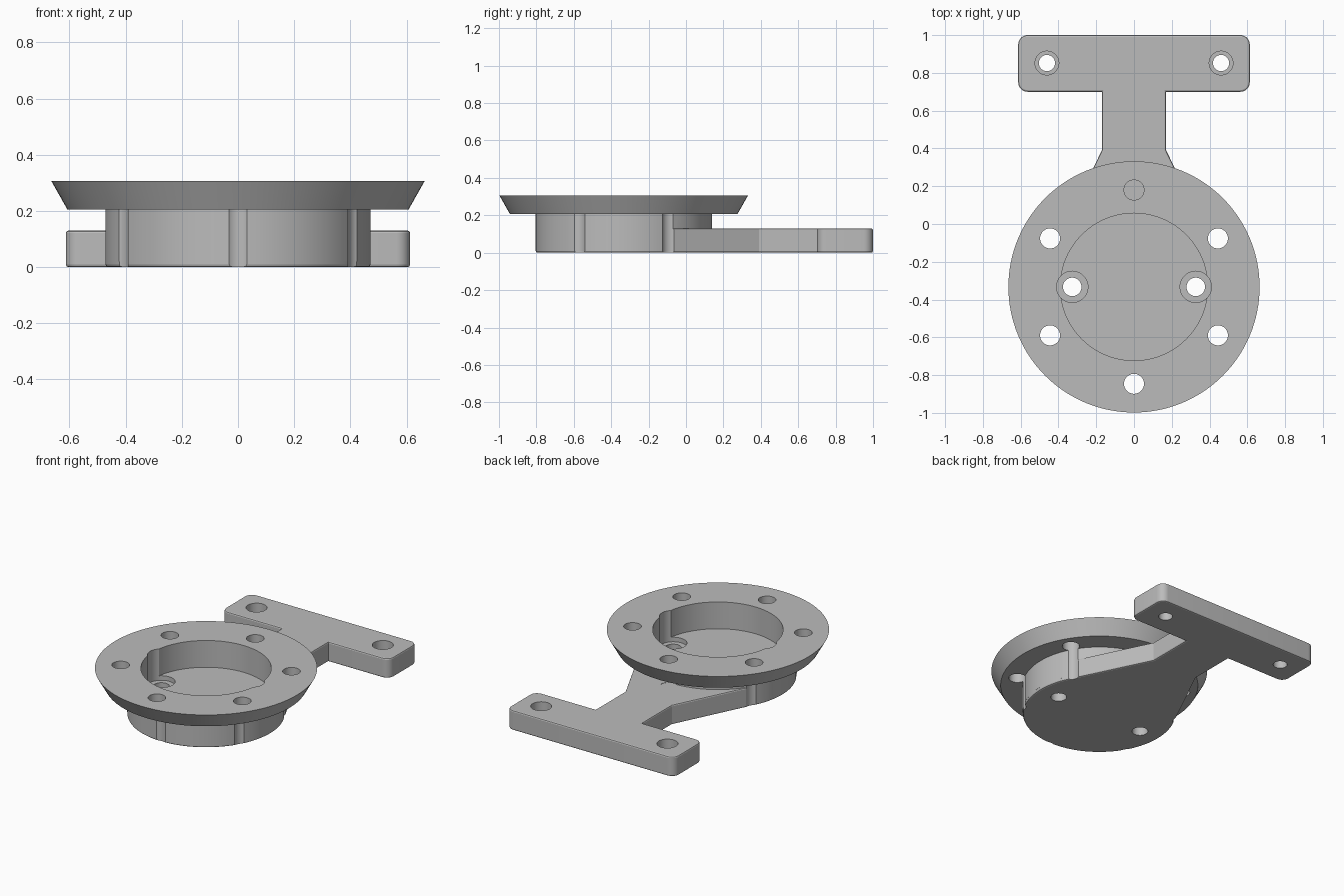
import bpy
import bmesh
from math import cos, sin, radians, atan2, pi
from mathutils import Vector

if "Cube" in bpy.data.objects:
    bpy.data.objects.remove(bpy.data.objects["Cube"], do_unlink=True)

CENTRE_Y = -0.333
HUB_R = 0.472
PLATE_TOP = 0.13
FLANGE_BOTTOM = 0.206
TOP = 0.307

grey = bpy.data.materials.new("plain grey")
grey.use_nodes = True
colour = (0.5, 0.5, 0.5, 1)
grey.diffuse_color = colour
grey.node_tree.nodes["Principled BSDF"].inputs["Base Color"].default_value = colour


def make_object(name, bm):
    bmesh.ops.recalc_face_normals(bm, faces=bm.faces)
    mesh = bpy.data.meshes.new(name)
    bm.to_mesh(mesh)
    bm.free()
    obj = bpy.data.objects.new(name, mesh)
    bpy.context.collection.objects.link(obj)
    mesh.materials.append(grey)
    return obj


def cone(name, x, y, low, high, r_low, r_high=None, sides=48):
    bm = bmesh.new()
    bmesh.ops.create_cone(bm, cap_ends=True, segments=sides, radius1=r_low,
                          radius2=r_high or r_low, depth=high - low)
    bmesh.ops.translate(bm, verts=bm.verts, vec=(x, y, (low + high) / 2))
    return make_object(name, bm)


def combine(target, other, operation):
    mod = target.modifiers.new(operation.lower(), "BOOLEAN")
    mod.operation = operation
    mod.solver = "EXACT"
    mod.object = other
    bpy.context.view_layer.objects.active = target
    bpy.ops.object.modifier_apply(modifier=mod.name)
    bpy.data.objects.remove(other, do_unlink=True)


def drill(x, y, low, high, radius, sides=48):
    combine(body, cone("cutter", x, y, low, high, radius, sides=sides), "DIFFERENCE")


def arc(x, y, radius, start, end, steps):
    angles = [start + (end - start) * i / steps for i in range(steps + 1)]
    return [(x + radius * cos(a), y + radius * sin(a)) for a in angles]


# Base plate: round hub foot, tangent flare, stem and rounded crossbar
tangent = atan2(1, 2)
half = arc(0, CENTRE_Y, HUB_R - 0.0005, -pi / 2, tangent, 32)
half += [(0.17, 0.39), (0.17, 0.70)]
half += arc(0.563, 0.75, 0.05, -pi / 2, 0, 8)
half += arc(0.563, 0.95, 0.05, 0, pi / 2, 8)
outline = half + [(-x, y) for x, y in reversed(half[1:])]

bm = bmesh.new()
base = bm.faces.new([bm.verts.new((x, y, 0)) for x, y in outline])
extruded = bmesh.ops.extrude_face_region(bm, geom=[base], use_keep_orig=True)
top_verts = [v for v in extruded["geom"] if isinstance(v, bmesh.types.BMVert)]
bmesh.ops.translate(bm, verts=top_verts, vec=Vector((0, 0, PLATE_TOP)))
bmesh.ops.recalc_face_normals(bm, faces=bm.faces)
rims = [e for e in bm.edges if abs(e.verts[0].co.z - e.verts[1].co.z) < 1e-4]
bmesh.ops.bevel(bm, geom=rims, offset=0.009, segments=2, profile=0.5, affect="EDGES")
body = make_object("flanged_mounting_bracket", bm)

# Hub and conical flange
combine(body, cone("hub", 0, CENTRE_Y, 0.02, 0.25, HUB_R, sides=96), "UNION")
combine(body, cone("flange", 0, CENTRE_Y, FLANGE_BOTTOM, TOP, 0.608, 0.665, 128), "UNION")

# Central pocket
drill(0, CENTRE_Y, PLATE_TOP, 0.5, 0.39, 96)

# Counterbored screw holes in the pocket floor and in the crossbar
for side in (-1, 1):
    drill(side * 0.327, CENTRE_Y, 0.10, 0.5, 0.083)
    drill(side * 0.327, CENTRE_Y, -0.1, 0.5, 0.049)
    drill(side * 0.461, 0.852, 0.065, 0.5, 0.063)
    drill(side * 0.461, 0.852, -0.1, 0.5, 0.043)

# Ring of flange holes, grooving the hub; the one over the stem is blind
for i in range(6):
    angle = radians(90 + 60 * i)
    low = PLATE_TOP - 0.002 if i == 0 else -0.1
    drill(0.513 * cos(angle), CENTRE_Y + 0.513 * sin(angle), low, 0.5, 0.053)

bpy.ops.object.select_all(action="DESELECT")
body.select_set(True)
bpy.context.view_layer.objects.active = body
bpy.ops.object.shade_smooth_by_angle(angle=radians(20))
